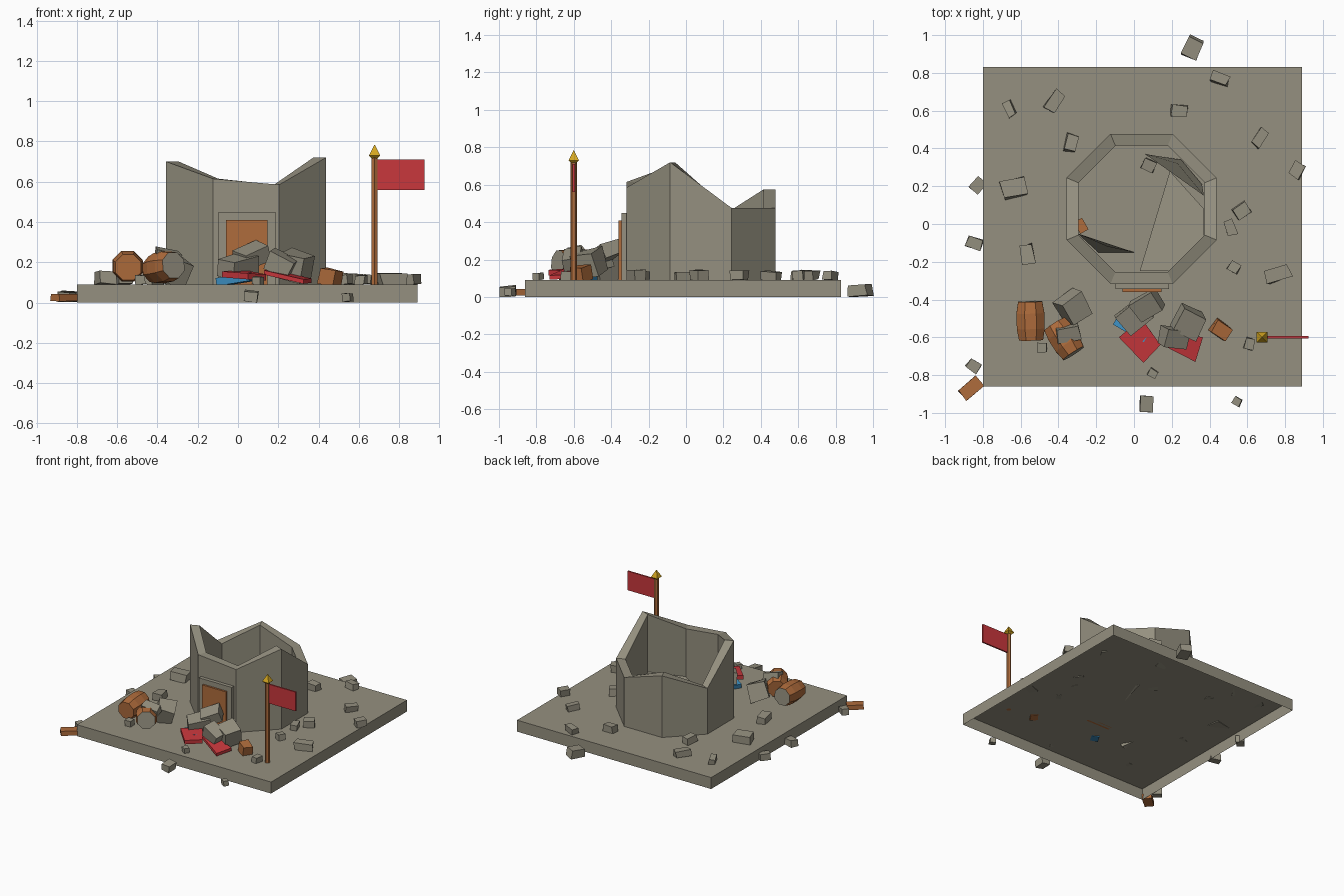
import bpy
import bmesh
import random
from math import radians, pi, cos, sin
from mathutils import Matrix, Vector, Euler

random.seed(4)
starter = bpy.data.objects.get("Cube")
if starter:
    bpy.data.objects.remove(starter, do_unlink=True)


def make_material(name, rgb):
    material = bpy.data.materials.new(name)
    material.use_nodes = True
    color = (*rgb, 1.0)
    material.diffuse_color = color
    shader = material.node_tree.nodes["Principled BSDF"]
    shader.inputs["Base Color"].default_value = color
    shader.inputs["Roughness"].default_value = 0.9
    return material


STONE = make_material("weathered stone", (0.30, 0.28, 0.215))
WOOD = make_material("brown wood", (0.43, 0.15, 0.045))
RED = make_material("red cloth", (0.58, 0.038, 0.045))
BLUE = make_material("blue cloth", (0.045, 0.27, 0.53))
GOLD = make_material("gold", (0.65, 0.38, 0.015))


def finish(bm, name, *materials):
    """Turn a bmesh into a flat-shaded object with its materials."""
    mesh = bpy.data.meshes.new(name)
    bm.to_mesh(mesh)
    bm.free()
    for material in materials:
        mesh.materials.append(material)
    obj = bpy.data.objects.new(name, mesh)
    bpy.context.collection.objects.link(obj)
    return obj


def place(location, rotation=(0, 0, 0)):
    angles = Euler([radians(a) for a in rotation])
    return Matrix.Translation(location) @ angles.to_matrix().to_4x4()


def box(name, material, location, size, rotation=(0, 0, 0), jitter=0.0):
    """Box centred on its location; jitter roughens the corners."""
    bm = bmesh.new()
    bmesh.ops.create_cube(bm, size=1.0)
    for v in bm.verts:
        v.co = Vector(c * s * (1 + random.uniform(-jitter, jitter))
                      for c, s in zip(v.co, size))
    bm.transform(place(location, rotation))
    return finish(bm, name, material)


def span(name, material, low, high):
    """Axis-aligned box between two corners."""
    low, high = Vector(low), Vector(high)
    return box(name, material, (low + high) / 2, high - low)


def slab(name, material, corners, thickness):
    """Polygon given by its top corners, extruded straight down."""
    bm = bmesh.new()
    top = [bm.verts.new(c) for c in corners]
    low = [bm.verts.new(v.co - Vector((0, 0, thickness))) for v in top]
    bm.faces.new(top)
    bm.faces.new(low[::-1])
    for i, v in enumerate(top):
        j = (i + 1) % len(top)
        bm.faces.new((v, low[i], low[j], top[j]))
    bmesh.ops.recalc_face_normals(bm, faces=bm.faces)
    return finish(bm, name, material)


# Base: a shell that is open underneath
GROUND = 0.09
base = span("base", STONE, (-0.80, -0.86, 0), (0.89, 0.83, GROUND))
bm = bmesh.new()
bm.from_mesh(base.data)
bottom = [f for f in bm.faces if f.normal.z < -0.9]
bmesh.ops.delete(bm, geom=bottom, context="FACES_ONLY")
bm.to_mesh(base.data)
bm.free()

# Ruined tower: an eight-sided wall with a broken top
CENTRE = Vector((0.04, 0.08, 0))
TOPS = [0.475, 0.475, 0.575, 0.45, 0.70, 0.615, 0.585, 0.72]


def ring(bm, radius, heights):
    verts = []
    for i, z in enumerate(heights):
        a = pi / 8 + i * pi / 4
        point = CENTRE + Vector((radius * cos(a), radius * sin(a), z))
        verts.append(bm.verts.new(point))
    return verts


bm = bmesh.new()
floor_level = [GROUND] * len(TOPS)
loops = [ring(bm, 0.43, floor_level), ring(bm, 0.43, TOPS),
         ring(bm, 0.362, TOPS), ring(bm, 0.362, floor_level)]
for a, b in zip(loops, loops[1:]):
    for i in range(len(TOPS)):
        j = (i + 1) % len(TOPS)
        bm.faces.new((a[i], a[j], b[j], b[i]))
bmesh.ops.recalc_face_normals(bm, faces=bm.faces)
finish(bm, "tower_wall", STONE)

# Collapsed floor pieces inside the tower
slab("fallen_floor", STONE,
     [(0.19, 0.28, 0.10), (0.03, -0.25, 0.12), (0.20, -0.25, 0.22),
      (0.37, -0.07, 0.27), (0.37, 0.08, 0.24)], 0.02)
slab("back_shard", STONE,
     [(0.06, 0.37, 0.13), (0.23, 0.32, 0.24), (0.37, 0.15, 0.22),
      (0.36, 0.21, 0.11), (0.25, 0.34, 0.11)], 0.015)
slab("front_shard", STONE,
     [(-0.30, -0.05, 0.22), (-0.19, -0.15, 0.11), (0.0, -0.15, 0.11),
      (-0.14, -0.12, 0.20)], 0.015)
box("wood_scrap", WOOD, (-0.28, -0.01, 0.14), (0.05, 0.07, 0.08), (0, 0, 30))

# Door and its stone surround
span("door_frame", STONE, (-0.098, -0.345, GROUND), (0.186, -0.30, 0.45))
span("door", WOOD, (-0.06, -0.36, GROUND), (0.146, -0.32, 0.41))


# Flag on a pole with a pointed finial
def cone(name, material, sides, r1, r2, z1, z2, turn):
    bm = bmesh.new()
    bmesh.ops.create_cone(bm, cap_ends=True, segments=sides,
                          radius1=r1, radius2=r2, depth=z2 - z1)
    bm.transform(place((0.678, -0.6, (z1 + z2) / 2), (0, 0, turn)))
    return finish(bm, name, material)


cone("flag_pole", WOOD, 6, 0.018, 0.018, GROUND, 0.73, 0)
cone("pole_tip", GOLD, 4, 0.04, 0.0, 0.73, 0.785, 45)
cone("pole_tip_base", GOLD, 4, 0.018, 0.04, 0.715, 0.73, 45)
span("flag", RED, (0.69, -0.606, 0.56), (0.925, -0.594, 0.71))


# Barrels: eight-sided, bulged in the middle, grey lids
def barrel(name, start, end, radius, lids):
    start, end = Vector(start), Vector(end)
    axis = end - start
    bm = bmesh.new()
    rings = []
    for t, bulge in ((0, 0.86), (0.3, 1), (0.7, 1), (1, 0.86)):
        r = radius * bulge
        angles = [pi / 8 + k * pi / 4 for k in range(8)]
        rings.append([bm.verts.new((r * cos(a), r * sin(a), t * axis.length))
                      for a in angles])
    for a, b in zip(rings, rings[1:]):
        for i in range(8):
            bm.faces.new((a[i], a[i - 7], b[i - 7], b[i]))
    caps = bm.faces.new(rings[0][::-1]), bm.faces.new(rings[-1])
    for cap, is_stone in zip(caps, lids):
        cap.material_index = int(is_stone)
    turn = axis.to_track_quat("Z", "Y").to_matrix().to_4x4()
    bm.transform(Matrix.Translation(start) @ turn)
    finish(bm, name, WOOD, STONE)


barrel("barrel_left", (-0.545, -0.615, 0.175), (-0.55, -0.41, 0.185),
       0.08, (False, True))
barrel("barrel_right", (-0.32, -0.685, 0.185), (-0.42, -0.53, 0.165),
       0.08, (True, False))

# Large fallen blocks beside the entrance
box("block_by_barrels", STONE, (-0.325, -0.44, 0.16), (0.13, 0.13, 0.13), (20, 15, 35), 0.1)
box("block_on_barrel", STONE, (-0.35, -0.58, 0.23), (0.12, 0.07, 0.06), (15, 10, 10), 0.1)
box("door_block_low", STONE, (0.0, -0.49, 0.18), (0.16, 0.12, 0.09), (10, -12, 40), 0.1)
box("door_block_high", STONE, (0.07, -0.43, 0.235), (0.15, 0.11, 0.08), (15, -22, 30), 0.1)
box("right_block_low", STONE, (0.21, -0.60, 0.195), (0.13, 0.10, 0.09), (12, 25, -8), 0.1)
box("right_block_high", STONE, (0.285, -0.52, 0.18), (0.13, 0.13, 0.13), (10, 15, -25), 0.1)

# Fallen banners and wooden debris
slab("red_banner_left", RED, [(-0.08, -0.60, 0.155), (0.04, -0.50, 0.16),
                              (0.14, -0.64, 0.14), (0.05, -0.735, 0.145)], 0.03)
slab("red_banner_right", RED, [(0.13, -0.63, 0.16), (0.16, -0.56, 0.165),
                               (0.365, -0.60, 0.12), (0.325, -0.73, 0.115)], 0.022)
box("blue_banner", BLUE, (-0.01, -0.55, 0.115), (0.19, 0.07, 0.04), (0, -8, -30))
box("wood_block", WOOD, (0.46, -0.56, 0.127), (0.09, 0.075, 0.075), (0, 10, -35), 0.12)
box("wood_plank", WOOD, (-0.863, -0.87, 0.025), (0.12, 0.07, 0.036), (0, 0, 40), 0.05)

# Scattered rubble: x, y, width, depth, turn
ON_BASE = [
    (0.455, 0.77, 0.09, 0.055, -20), (0.24, 0.6, 0.085, 0.06, -3),
    (0.665, 0.455, 0.05, 0.09, -35), (0.865, 0.285, 0.06, 0.075, -30),
    (-0.66, 0.61, 0.045, 0.08, 25), (-0.42, 0.65, 0.06, 0.11, -35),
    (-0.335, 0.43, 0.06, 0.09, -15), (-0.64, 0.19, 0.13, 0.09, 15),
    (-0.565, -0.16, 0.07, 0.10, 10), (0.57, 0.07, 0.08, 0.07, 35),
    (0.51, -0.02, 0.05, 0.08, 20), (0.53, -0.23, 0.06, 0.05, -30),
    (0.76, -0.265, 0.13, 0.07, 20), (0.61, -0.635, 0.05, 0.06, -15),
    (-0.485, -0.655, 0.05, 0.05, 0), (0.1, -0.79, 0.05, 0.04, -30),
    (0.08, 0.31, 0.07, 0.06, -25)]
OFF_BASE = [
    (0.31, 0.93, 0.08, 0.105, -25), (-0.83, 0.205, 0.06, 0.075, -40),
    (-0.845, -0.1, 0.08, 0.06, -20), (-0.85, -0.75, 0.07, 0.055, -35),
    (0.065, -0.955, 0.065, 0.085, -5), (0.545, -0.94, 0.045, 0.04, -30)]
for level, rocks in ((GROUND, ON_BASE), (0.005, OFF_BASE)):
    for x, y, w, d, turn in rocks:
        h = 0.02 + 0.5 * min(w, d)
        box("rubble", STONE, (x, y, level + h / 2), (w, d, h),
            (random.uniform(-6, 6), random.uniform(-6, 6), turn), 0.14)
